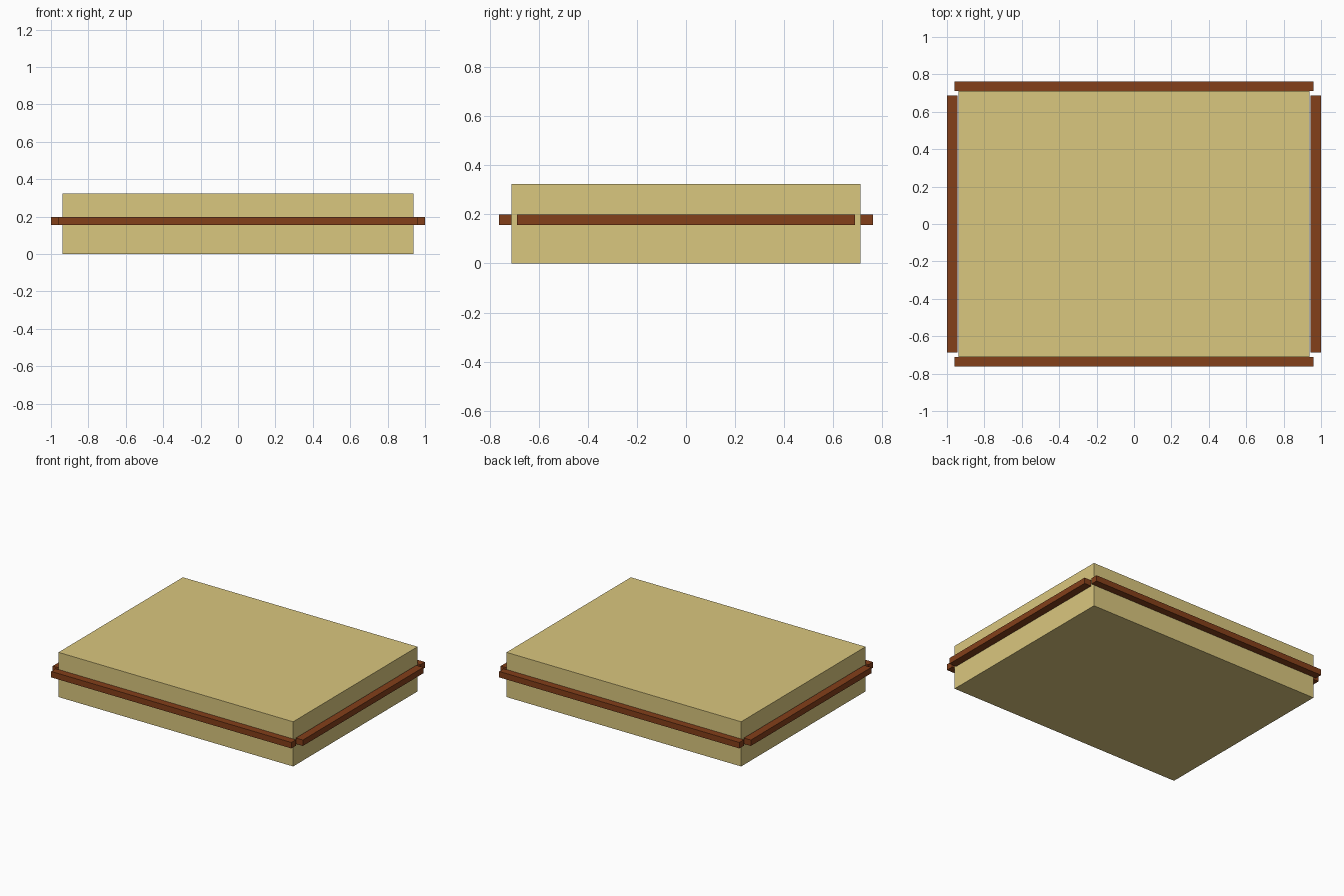
import bpy

if "Cube" in bpy.data.objects:
    bpy.data.objects.remove(bpy.data.objects["Cube"])


def material(name, color):
    m = bpy.data.materials.new(name)
    m.diffuse_color = color
    m.use_nodes = True
    m.node_tree.nodes["Principled BSDF"].inputs["Base Color"].default_value = m.diffuse_color
    return m


def box(name, x, y, z, mat):
    """Box from (min, max) extents on each axis."""
    bpy.ops.mesh.primitive_cube_add(size=1, location=[sum(r) / 2 for r in (x, y, z)])
    ob = bpy.context.object
    ob.name = name
    ob.scale = [r[1] - r[0] for r in (x, y, z)]
    bpy.ops.object.transform_apply(location=False, rotation=False, scale=True)
    ob.data.materials.append(mat)
    return ob


cream = material("cream", (0.70, 0.57, 0.21, 1))
brown = material("brown", (0.23, 0.05, 0.01, 1))

# Main slab
box("slab", (-0.938, 0.938), (-0.71, 0.71), (0, 0.323), cream)

# Trim rails around the middle, open at the corners
rail_z = (0.156, 0.199)
for side, s in (("front", -1), ("back", 1)):
    box(side + "_rail", (-0.96, 0.96), sorted((s * 0.71, s * 0.762)), rail_z, brown)
for side, s in (("left", -1), ("right", 1)):
    box(side + "_rail", sorted((s * 0.944, s * 1.0)), (-0.688, 0.688), rail_z, brown)
